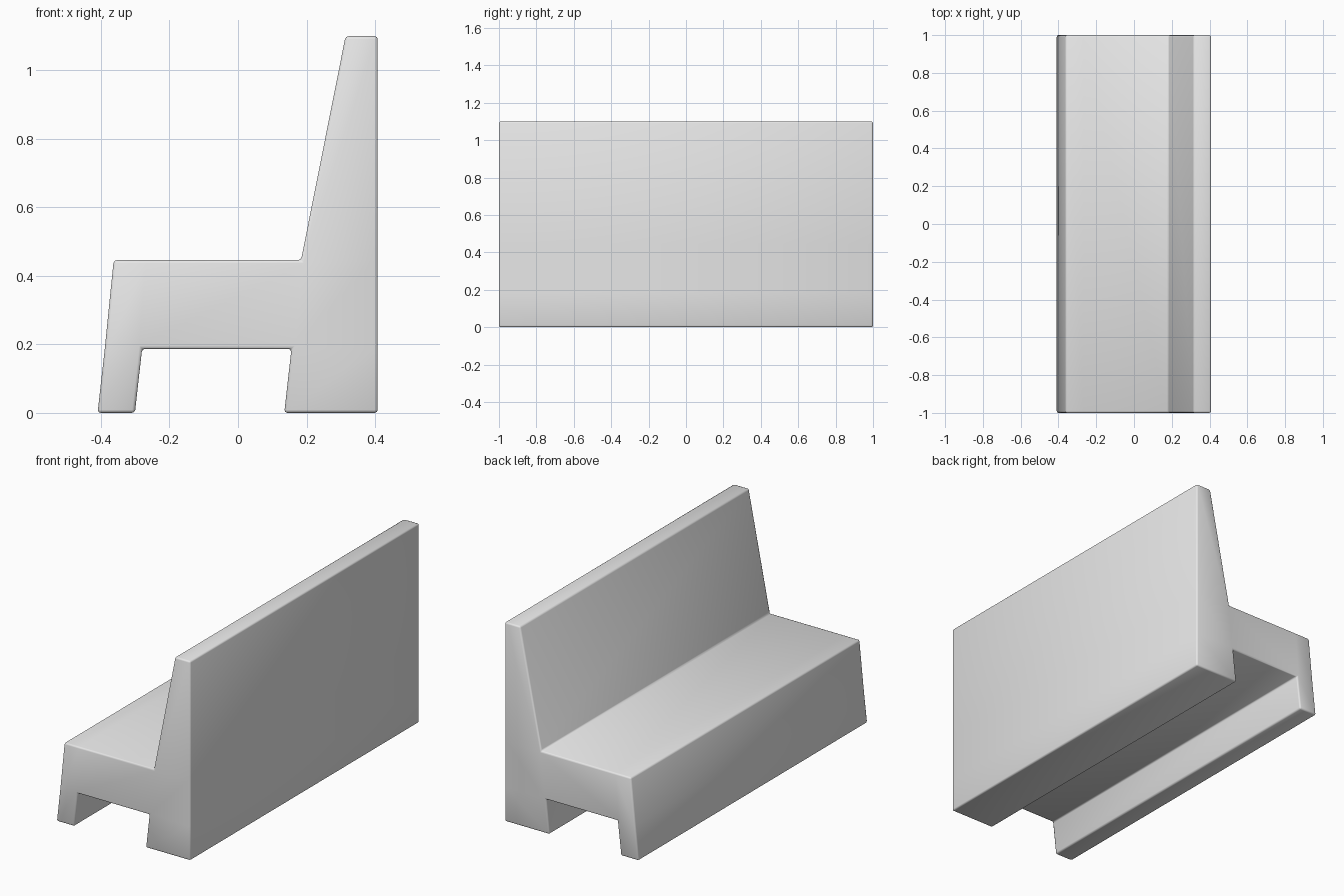
import bpy
import bmesh

cube = bpy.data.objects.get("Cube")
if cube:
    bpy.data.objects.remove(cube, do_unlink=True)

# Grey finish
grey = bpy.data.materials.new("plain_grey")
grey.use_nodes = True
colour = (0.8, 0.8, 0.8, 1)
grey.diffuse_color = colour
grey.node_tree.nodes["Principled BSDF"].inputs["Base Color"].default_value = colour

# Side profile: columns of x positions at rising heights
heights = (0, 0.187, 0.446, 1.1)
columns = {
    "front": (-0.41, -0.389, -0.363),
    "leg": (-0.301, -0.28, -0.27),
    "back": (0.135, 0.156, 0.184, 0.314),
    "rear": (0.408, 0.408, 0.408, 0.408),
}
half_length = 1.0

bm = bmesh.new()
grid = {name: [bm.verts.new((x, -half_length, z)) for x, z in zip(xs, heights)]
        for name, xs in columns.items()}


def panel(left, right, row):
    a, b = grid[left], grid[right]
    bm.faces.new((a[row], b[row], b[row + 1], a[row + 1]))


# Front foot and upright, seat, then backrest
for row in range(2):
    panel("front", "leg", row)
panel("leg", "back", 1)
for row in range(3):
    panel("back", "rear", row)

# Run the profile along the bench length
result = bmesh.ops.extrude_face_region(bm, geom=bm.faces[:], use_keep_orig=True)
moved = [v for v in result["geom"] if isinstance(v, bmesh.types.BMVert)]
bmesh.ops.translate(bm, verts=moved, vec=(0, 2 * half_length, 0))
bmesh.ops.recalc_face_normals(bm, faces=bm.faces)

mesh = bpy.data.meshes.new("bench")
bm.to_mesh(mesh)
bm.free()
mesh.materials.append(grey)
mesh.shade_smooth()
bench = bpy.data.objects.new("bench", mesh)
bpy.context.collection.objects.link(bench)

# Softened edges
bevel = bench.modifiers.new("soft_edges", "BEVEL")
bevel.width = 0.009
bevel.segments = 2
bevel.limit_method = "ANGLE"
bevel.angle_limit = 0.5
